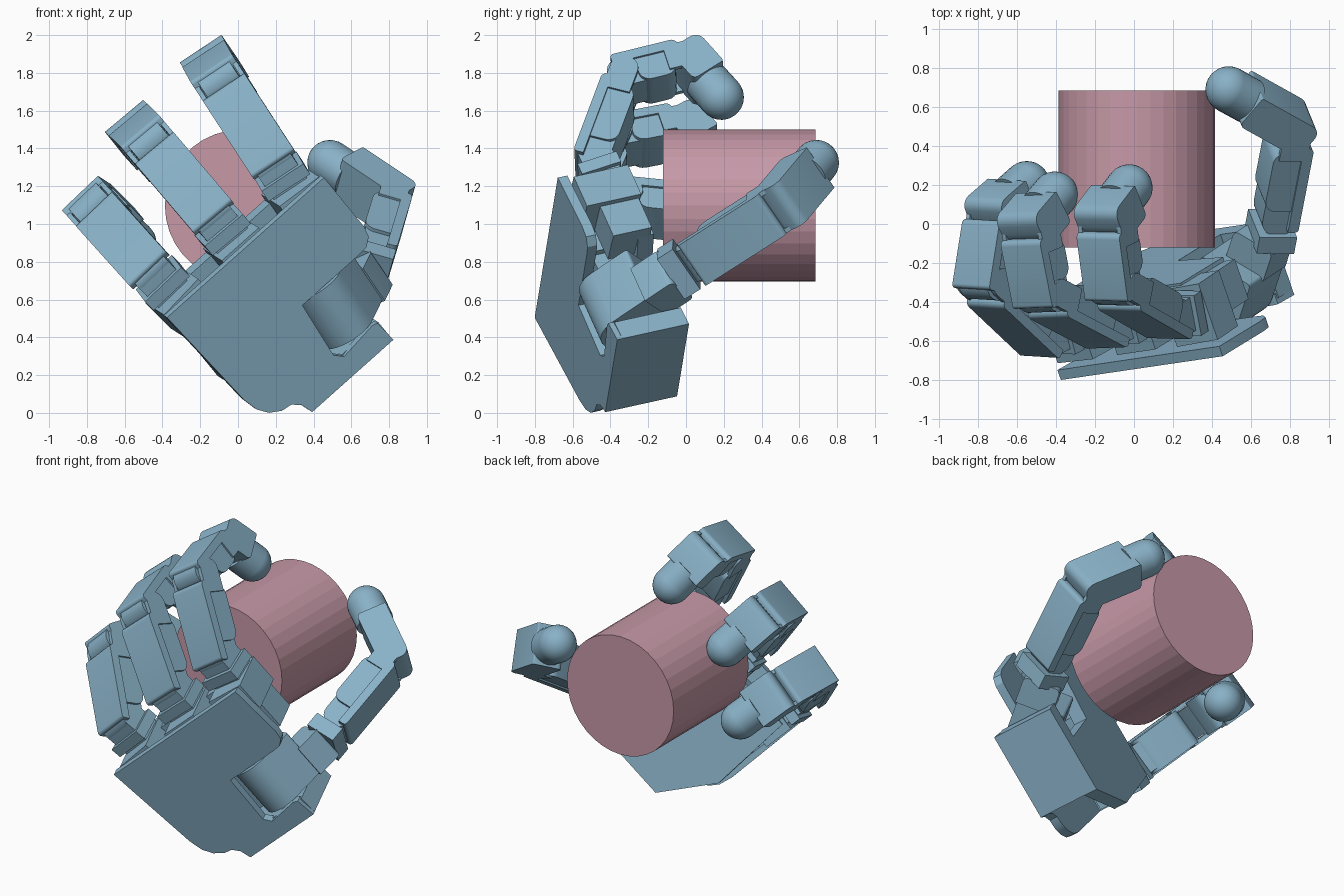
import bpy, bmesh, math
from mathutils import Vector, Matrix

if "Cube" in bpy.data.objects:
    bpy.data.objects.remove(bpy.data.objects["Cube"])

def mat(name, c):
    m = bpy.data.materials.new(name)
    m.diffuse_color = (*c, 1)
    m.use_nodes = True
    m.node_tree.nodes["Principled BSDF"].inputs["Base Color"].default_value = m.diffuse_color
    return m
BLUE = mat("blue", (0.25, 0.44, 0.57))
PINK = mat("pink", (0.57, 0.32, 0.39))

def finish(name, bm, material, smooth=True):
    bmesh.ops.recalc_face_normals(bm, faces=bm.faces)
    me = bpy.data.meshes.new(name)
    bm.to_mesh(me)
    bm.free()
    ob = bpy.data.objects.new(name, me)
    bpy.context.collection.objects.link(ob)
    me.materials.append(material)
    if smooth:
        bpy.context.view_layer.objects.active = ob
        ob.select_set(True)
        bpy.ops.object.shade_smooth_by_angle(angle=math.radians(30))
        ob.select_set(False)
    return ob

def prism(name, pts, o, X, Y, Z, z0, z1):
    """Extrude a 2D profile (in X, Y) from z0 to z1 along Z."""
    bm = bmesh.new()
    lo = [bm.verts.new(o + X*a + Y*b + Z*z0) for a, b in pts]
    hi = [bm.verts.new(o + X*a + Y*b + Z*z1) for a, b in pts]
    n = len(pts)
    bm.faces.new(lo)
    bm.faces.new(hi)
    for i in range(n):
        bm.faces.new((lo[i], lo[(i+1) % n], hi[(i+1) % n], hi[i]))
    return finish(name, bm, BLUE)

def rrect(a0, a1, b0, b1, r, steps=5):
    """Rounded rectangle; r gives radii of the corners (a1b1, a0b1, a0b0, a1b0)."""
    out = []
    for k, (a, b, sa, sb) in enumerate(((a1, b1, -1, -1), (a0, b1, 1, -1),
                                        (a0, b0, 1, 1), (a1, b0, -1, 1))):
        if r[k] == 0:
            out.append((a, b))
            continue
        for i in range(steps + 1):
            t = math.radians(90*k + 90*i/steps)
            out.append((a + sa*r[k] + r[k]*math.cos(t), b + sb*r[k] + r[k]*math.sin(t)))
    return out

def box(name, o, X, Y, Z, x, y, z):
    return prism(name, rrect(*x, *y, (0, 0, 0, 0)), o, X, Y, Z, *z)

# hand frame: V across the knuckles, N out of the palm, U along the fingers
V = Vector((0.743, 0.109, 0.662)).normalized()
N = Vector((-0.318, 0.926, 0.204))
N = (N - V*N.dot(V)).normalized()
U = V.cross(N)
BACK = Vector((0.04, -0.74, 0.875))
KNUCKLE = BACK + N*0.288

# held cylinder
bm = bmesh.new()
bmesh.ops.create_cone(bm, cap_ends=True, segments=36, radius1=0.402, radius2=0.402, depth=0.807,
                      matrix=Matrix.Translation((0.015, 0.282, 1.097)) @ Matrix.Rotation(math.pi/2, 4, 'X'))
finish("held_cylinder", bm, PINK, False)

# back plate with thumb opening
plate = [(0.56, 0), (0.56, -0.36), (0.545, -0.42), (0.5, -0.455), (0.44, -0.46), (0.04, -0.46),
         (0.0, -0.79), (0.04, -0.835), (0.26, -0.81), (0.29, -0.82), (0.3, -0.95), (-0.28, -0.95),
         (-0.3, -0.88), (-0.34, -0.84), (-0.40, -0.83), (-0.46, -0.79), (-0.5, -0.73),
         (-0.52, -0.64), (-0.56, 0)]
prism("back_plate", plate, BACK, V, U, N, 0, 0.055)
# wrist block and inner palm
box("wrist_block", BACK, V, U, N, (-0.28, 0.3), (-0.95, -0.83), (0.03, 0.41))
prism("palm_face", [(0.42, -0.03), (0.42, -0.4), (0.06, -0.46), (0.06, -0.84), (0.3, -0.84),
                    (0.3, -0.95), (-0.28, -0.95), (-0.5, -0.6), (-0.5, -0.03)],
      BACK, V, U, N, 0.32, 0.41)

W = 0.132   # half width of a finger

def link(name, p, d, w, t, L):
    """One phalanx: rounded housing, dorsal bracket and narrow joint barrels."""
    prism(name + "_housing", rrect(0.07, L - 0.1, -0.1, 0.07, (0.03, 0.03, 0.06, 0.06)),
          p, d, t, w, -W + 0.012, W - 0.012)
    prism(name + "_bracket", rrect(-0.05, L - 0.06, 0.045, 0.1, (0.03, 0.02, 0, 0)),
          p, d, t, w, -W, W)
    prism(name + "_joint", rrect(-0.09, 0.1, -0.09, 0.09, (0, 0.085, 0.085, 0)),
          p, d, t, w, -0.1, 0.1)
    for s in (-1, 1):
        a, b = sorted((s*(W - 0.025), s*W))
        prism(name + "_cheek", rrect(L - 0.14, L + 0.075, -0.075, 0.075, (0.07, 0, 0, 0.07)),
              p, d, t, w, a, b)

def fingertip(name, p, d, w, t, L):
    prism(name + "_housing", rrect(-0.08, L - 0.11, -0.095, 0.1, (0.01, 0.055, 0.09, 0.03)),
          p, d, t, w, -W, W)
    rot = d.to_track_quat('Z', 'Y').to_matrix().to_4x4()
    bm = bmesh.new()
    bmesh.ops.create_uvsphere(bm, u_segments=28, v_segments=16, radius=0.12,
                              matrix=Matrix.Translation(p + d*L) @ rot)
    bmesh.ops.create_cone(bm, cap_ends=True, segments=28, radius1=0.119, radius2=0.12, depth=0.14,
                          matrix=Matrix.Translation(p + d*(L - 0.07)) @ rot)
    finish(name + "_pad", bm, BLUE)

# three fingers: offset, splay, twist, and the angle of each phalanx
FINGERS = {"index": (0.422, 5, 10, (38, 95, 164)),
           "middle": (0.0, 0, 5, (40, 96, 165)),
           "ring": (-0.422, -5, 7.5, (54, 122, 170))}
for name, (off, splay, twist, angles) in FINGERS.items():
    s, c = math.sin(math.radians(splay)), math.cos(math.radians(splay))
    u, v = U*c + V*s, V*c - U*s
    base = KNUCKLE + V*off
    # motor housing sunk in the palm
    box(name + "_motor", base, v, u, N, (-0.11, 0.1), (-0.4, -0.02), (-0.12, 0.1))
    box(name + "_motor_collar", base, v, u, N, (-W, W), (-0.2, 0.0), (-0.2, 0.11))
    s, c = math.sin(math.radians(twist)), math.cos(math.radians(twist))
    n, w = N*c + v*s, v*c - N*s
    prism(name + "_knuckle", rrect(-0.01, 0.25, -0.09, 0.09, (0.085, 0, 0, 0.085)),
          base, u, n, w, -0.105, 0.105)
    box(name + "_knuckle_bracket", base, w, u, n, (-W, W), (0.02, 0.09), (-0.12, 0.1))
    p = base + u*0.159
    for i, (ang, L) in enumerate(zip(angles, (0.524, 0.372, 0.259))):
        a = math.radians(ang)
        d, t = u*math.cos(a) + n*math.sin(a), u*math.sin(a) - n*math.cos(a)
        (fingertip if i == 2 else link)(f"{name}_link_{i+1}", p, d, w, t, L)
        p = p + d*L

# thumb
j14, j15, tip = Vector((0.725, 0.07, 0.83)), Vector((0.81, 0.51, 1.11)), Vector((0.487, 0.69, 1.325))
d1, d2 = (j15 - j14).normalized(), (tip - j15).normalized()
w = d1.cross(d2).normalized()
link("thumb_link", j14, d1, w, -w.cross(d1), (j15 - j14).length)
fingertip("thumb_tip", j15, d2, w, -w.cross(d2), (tip - j15).length)
box("thumb_knuckle", j14, d1, w, w.cross(d1), (-0.18, -0.08), (-W, W), (-0.1, 0.1))
# thumb base: a round-backed housing turning about the finger direction
e2 = (U + V*0.087).normalized()
e1 = V*math.cos(math.radians(50)) + N*math.sin(math.radians(50))
e1 = (e1 - e2*e1.dot(e2)).normalized()
e3 = e1.cross(e2)
if e3.dot(V) < 0:
    e3 = -e3
j12 = KNUCKLE - N*0.1765 + V*0.1875 - U*0.446
prism("thumb_base", rrect(-0.13, 0.25, -0.17, 0.14, (0.02, 0.15, 0.15, 0.02), 8),
      j12, e1, e3, e2, -0.35, -0.02)
prism("thumb_base_arm", rrect(0.23, 0.41, -0.09, 0.15, (0.03, 0, 0, 0.03)),
      j12, e1, e3, e2, -0.36, -0.14)
